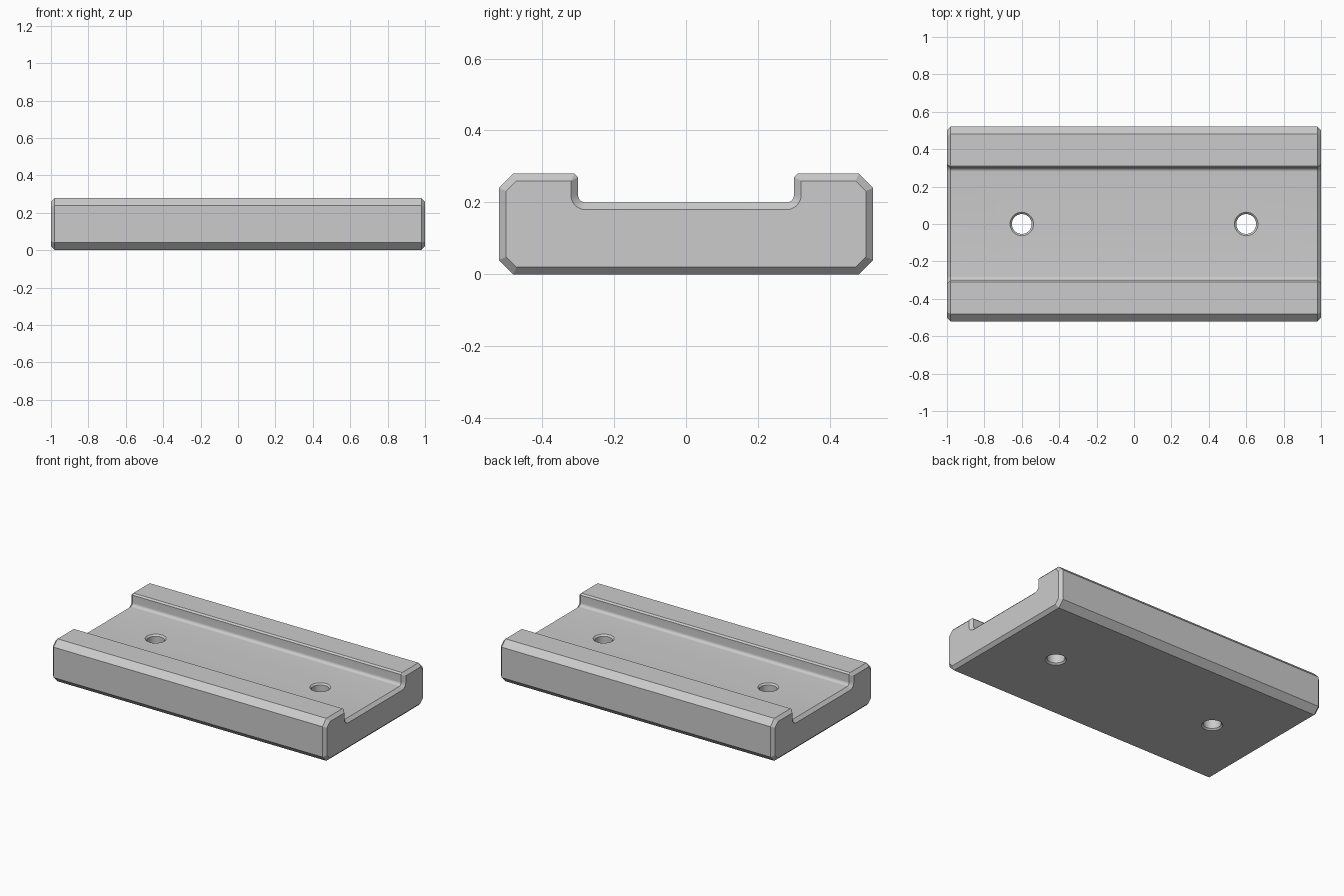
import bpy, bmesh, math

cube = bpy.data.objects.get("Cube")
if cube:
    bpy.data.objects.remove(cube, do_unlink=True)

grey = bpy.data.materials.new("light_grey")
grey.use_nodes = True
colour = (0.6, 0.6, 0.6, 1)
grey.diffuse_color = colour
grey.node_tree.nodes["Principled BSDF"].inputs["Base Color"].default_value = colour


def make_object(name, bm):
    bmesh.ops.remove_doubles(bm, verts=bm.verts, dist=1e-5)
    bmesh.ops.recalc_face_normals(bm, faces=bm.faces)
    mesh = bpy.data.meshes.new(name)
    bm.to_mesh(mesh)
    bm.free()
    mesh.materials.append(grey)
    obj = bpy.data.objects.new(name, mesh)
    bpy.context.collection.objects.link(obj)
    return obj


def bridge(bm, a, b):
    for i in range(len(a)):
        j = (i + 1) % len(a)
        bm.faces.new((a[i], a[j], b[j], b[i]))


def section(d):
    """Channel cross-section (y, z), shrunk inwards by d."""
    t = d * math.tan(math.pi / 8)
    half = [(0.48 - t, d), (0.52 - d, 0.04 + t), (0.52 - d, 0.24 - t),
            (0.48 - t, 0.28 - d), (0.31 + d / 2, 0.28 - d), (0.30 + d, 0.27 - d / 2)]
    steps = 8
    for i in range(steps + 1):  # rounded floor corner
        a = math.pi / 2 * i / steps
        r = 0.02 + d
        half.append((0.28 + r * math.cos(a), 0.22 - r * math.sin(a)))
    return half + [(-y, z) for y, z in reversed(half)]


# Channel block with bevelled ends
bm = bmesh.new()
rings = []
for x, inset in ((-1, 0.02), (-0.98, 0), (0.98, 0), (1, 0.02)):
    rings.append([bm.verts.new((x, y, z)) for y, z in section(inset)])
for a, b in zip(rings, rings[1:]):
    bridge(bm, a, b)
bm.faces.new(rings[0])
bm.faces.new(rings[-1])
block = make_object("channel_block", bm)

# Screw holes, chamfered at both mouths
bm = bmesh.new()
lathe = ((0.073, -0.01), (0.053, 0.01), (0.053, 0.19), (0.073, 0.21))
sides = 48
for cx in (-0.6, 0.6):
    rings = []
    for r, z in lathe:
        angles = [2 * math.pi * i / sides for i in range(sides)]
        rings.append([bm.verts.new((cx + r * math.cos(a), r * math.sin(a), z)) for a in angles])
    for a, b in zip(rings, rings[1:]):
        bridge(bm, a, b)
    bm.faces.new(rings[0])
    bm.faces.new(rings[-1])
cutter = make_object("hole_cutter", bm)
cutter.hide_render = True

cut = block.modifiers.new("screw_holes", "BOOLEAN")
cut.operation = "DIFFERENCE"
cut.solver = "EXACT"
cut.object = cutter
bpy.ops.object.select_all(action="DESELECT")
block.select_set(True)
bpy.context.view_layer.objects.active = block
bpy.ops.object.modifier_apply(modifier=cut.name)
bpy.data.objects.remove(cutter, do_unlink=True)
bpy.ops.object.shade_smooth_by_angle(angle=math.radians(30))
